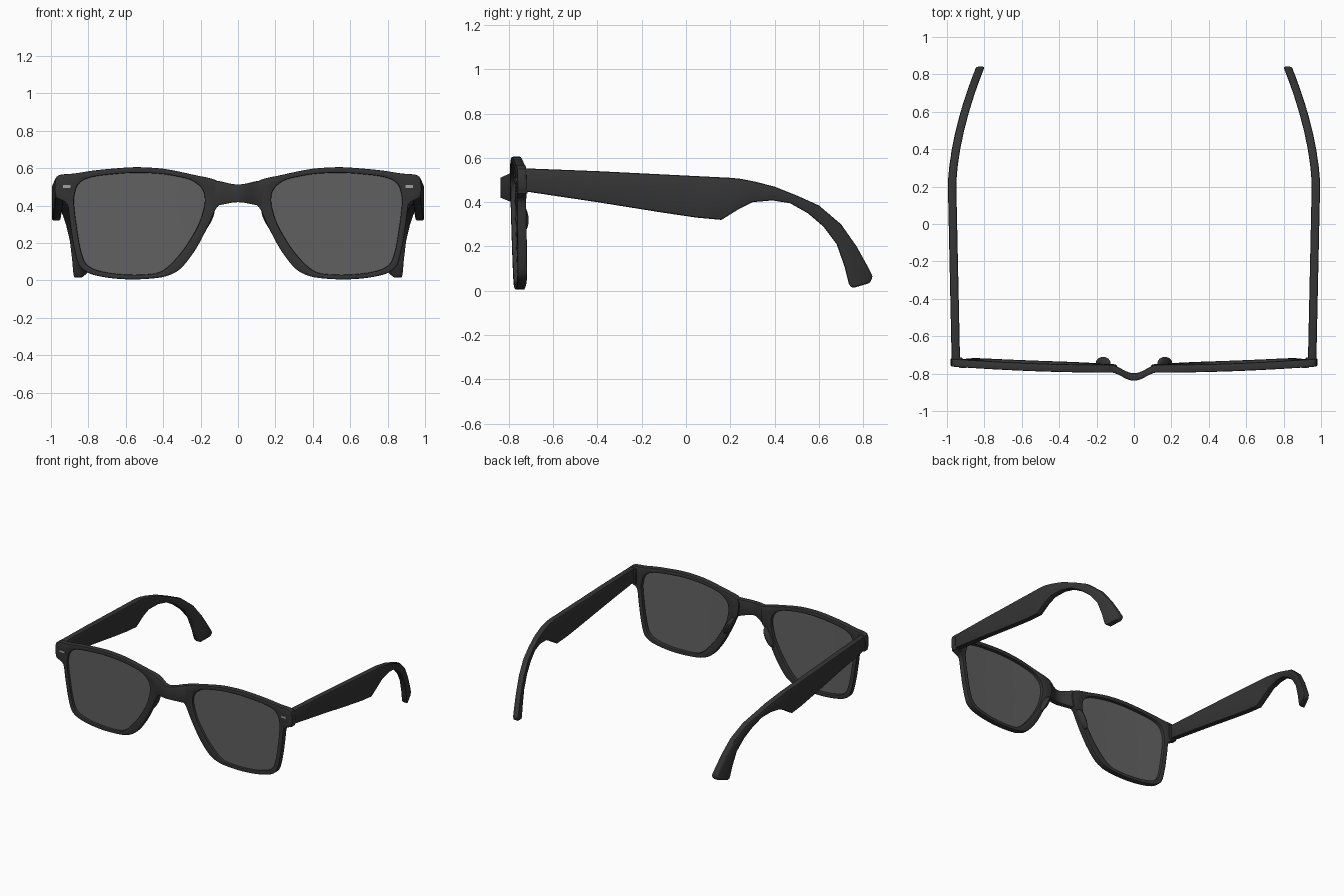
import bpy, bmesh, math
from mathutils import Vector

cube = bpy.data.objects.get("Cube")
if cube:
    bpy.data.objects.remove(cube, do_unlink=True)


def material(name, value, alpha=1.0, rough=0.5):
    mat = bpy.data.materials.new(name)
    mat.use_nodes = True
    mat.diffuse_color = (value, value, value, alpha)
    shader = mat.node_tree.nodes["Principled BSDF"]
    shader.inputs["Base Color"].default_value = (value, value, value, 1)
    shader.inputs["Alpha"].default_value = alpha
    shader.inputs["Roughness"].default_value = rough
    return mat


BLACK = material("black plastic", 0.035)
GLASS = material("tinted grey lens", 0.12, 0.8)
METAL = material("pale metal", 0.35)


def finish(name, bm, mat, bevel=0.0):
    """Turn a bmesh into a bevelled object with smooth shading and sharp edges kept."""
    bmesh.ops.recalc_face_normals(bm, faces=bm.faces)
    mesh = bpy.data.meshes.new(name)
    bm.to_mesh(mesh)
    bm.free()
    mesh.materials.append(mat)
    obj = bpy.data.objects.new(name, mesh)
    bpy.context.collection.objects.link(obj)
    bpy.ops.object.select_all(action="DESELECT")
    obj.select_set(True)
    bpy.context.view_layer.objects.active = obj
    if bevel:
        mod = obj.modifiers.new("rounded edges", "BEVEL")
        mod.width = bevel
        mod.segments = 2
        mod.limit_method = "ANGLE"
        mod.angle_limit = math.radians(40)
        mod.use_clamp_overlap = False
        bpy.ops.object.convert(target="MESH")
    bpy.ops.object.shade_smooth_by_angle(angle=math.radians(35))
    return obj


def loft(name, sections, mat, bevel, closed=False):
    """Skin a row of equal cross-sections, capping the ends unless closed."""
    bm = bmesh.new()
    rows = [[bm.verts.new(p) for p in section] for section in sections]
    size = len(rows[0])
    following = rows[1:] + rows[:1] if closed else rows[1:]
    for a, b in zip(rows, following):
        for i in range(size):
            j = (i + 1) % size
            bm.faces.new((a[i], a[j], b[j], b[i]))
    if not closed:
        bm.faces.new(rows[0])
        bm.faces.new(rows[-1])
    return finish(name, bm, mat, bevel)


def smooth_loop(points, steps=4, tension=0.42):
    """Cardinal spline through a closed loop of points."""
    pts = [Vector(p) for p in points]
    count = len(pts)
    result = []
    for i in range(count):
        p0, p1, p2, p3 = (pts[(i + k) % count] for k in (-1, 0, 1, 2))
        m1, m2 = (p2 - p0) * tension, (p3 - p1) * tension
        for s in range(steps):
            t = s / steps
            a = 2 * t**3 - 3 * t**2 + 1
            b = t**3 - 2 * t**2 + t
            c = t**3 - t**2
            result.append(p1 * a + m1 * b + p2 * (1 - a) + m2 * c)
    return result


def front_y(x, z):
    """Gentle wrap and tilt of the frame front."""
    return -0.797 + 0.035 * x * x + 0.015 * (0.6 - z) / 0.6


# Rim outline: outer x, outer z, lens opening x, lens opening z
RIM = [
    (.10, .525, .20, .50), (.24, .565, .26, .54), (.40, .597, .40, .568),
    (.56, .605, .56, .575), (.75, .59, .74, .56), (.87, .572, .82, .54),
    (.97, .555, .86, .505), (.975, .45, .877, .44), (.915, .41, .875, .39),
    (.90, .32, .867, .32), (.88, .19, .847, .19), (.85, .08, .82, .10),
    (.79, .035, .77, .06), (.68, .012, .67, .037), (.55, .005, .55, .03),
    (.40, .018, .43, .04), (.31, .06, .36, .085), (.23, .16, .28, .18),
    (.165, .28, .21, .30), (.12, .38, .18, .40), (.10, .41, .18, .46),
]
outer = smooth_loop([(p[0], p[1]) for p in RIM])
inner = smooth_loop([(p[2], p[3]) for p in RIM])

# Temple side profile: upper y, upper z, lower y, lower z
TEMPLE = [
    (-.735, .553, -.735, .45), (-.4, .54, -.4, .40), (-.1, .525, -.1, .352),
    (.1, .515, .05, .33), (.2, .51, .16, .32), (.25, .505, .24, .37),
    (.31, .493, .30, .40), (.4, .47, .39, .408), (.5, .43, .47, .395),
    (.6, .385, .55, .35), (.7, .30, .62, .29), (.77, .20, .68, .21),
    (.82, .11, .715, .11), (.843, .065, .735, .03), (.83, .035, .75, .012),
]


def temple_x(y):
    """Outer face of the temple, curling inwards behind the ear."""
    if y < 0.2:
        return 0.975 + 0.02 * (y + 0.73) / 0.93
    return 0.995 - 0.155 * ((y - 0.2) / 0.65) ** 1.7


def box(name, centre, size, mat, bevel=0.0):
    bm = bmesh.new()
    bmesh.ops.create_cube(bm, size=1)
    bmesh.ops.scale(bm, vec=size, verts=bm.verts)
    bmesh.ops.translate(bm, vec=centre, verts=bm.verts)
    return finish(name, bm, mat, bevel)


for side, label in ((1, "left"), (-1, "right")):
    # Rim with end piece
    sections = []
    for o, i in zip(outer, inner):
        fo, fi = front_y(*o), front_y(*i)
        sections.append([(side * o.x, fo, o.y), (side * i.x, fi, i.y),
                         (side * i.x, fi + 0.042, i.y), (side * o.x, fo + 0.042, o.y)])
    loft(label + "_rim", sections, BLACK, 0.006, closed=True)

    # Curved lens, built as rings shrinking towards its middle
    bm = bmesh.new()
    middle = Vector((0.54, 0.3))
    rings = []
    for scale in (1.012, 0.75, 0.5, 0.25):
        flat = [middle + (p - middle) * scale for p in inner]
        rings.append([bm.verts.new((side * p.x, front_y(*p) + 0.018, p.y)) for p in flat])
    for a, b in zip(rings, rings[1:]):
        for i in range(len(a)):
            j = (i + 1) % len(a)
            bm.faces.new((a[i], a[j], b[j], b[i]))
    bm.faces.new(rings[-1])
    finish(label + "_lens", bm, GLASS)

    # Temple arm
    sections = []
    for yt, zt, yb, zb in TEMPLE:
        xt, xb = temple_x(yt), temple_x(yb)
        sections.append([(side * xt, yt, zt), (side * (xt - 0.045), yt, zt),
                         (side * (xb - 0.045), yb, zb), (side * xb, yb, zb)])
    loft(label + "_temple", sections, BLACK, 0.009)

    # Hinge block and rivet plate
    box(label + "_hinge", (side * 0.945, -0.737, 0.495), (0.058, 0.045, 0.115), BLACK, 0.006)
    box(label + "_rivet", (side * 0.915, front_y(0.915, 0.5) - 0.001, 0.502),
        (0.04, 0.008, 0.014), METAL)

    # Nose pad
    bm = bmesh.new()
    bmesh.ops.create_uvsphere(bm, u_segments=16, v_segments=10, radius=1)
    bmesh.ops.scale(bm, vec=(0.022, 0.036, 0.075), verts=bm.verts)
    pad = finish(label + "_nose_pad", bm, BLACK)
    pad.location = (side * 0.165, -0.746, 0.32)
    pad.rotation_euler.y = -side * math.radians(28)

# Bridge bowing forwards between the rims
sections = []
for k in range(-8, 9):
    x = 0.13 * k / 8
    bow = math.cos(math.pi * x / 0.26) ** 2
    y = -0.793 - 0.045 * bow
    top, low = 0.533 - 0.02 * bow, 0.4 + 0.018 * bow
    sections.append([(x, y, top), (x, y + 0.04, top), (x, y + 0.04, low), (x, y, low)])
loft("bridge", sections, BLACK, 0.006)
